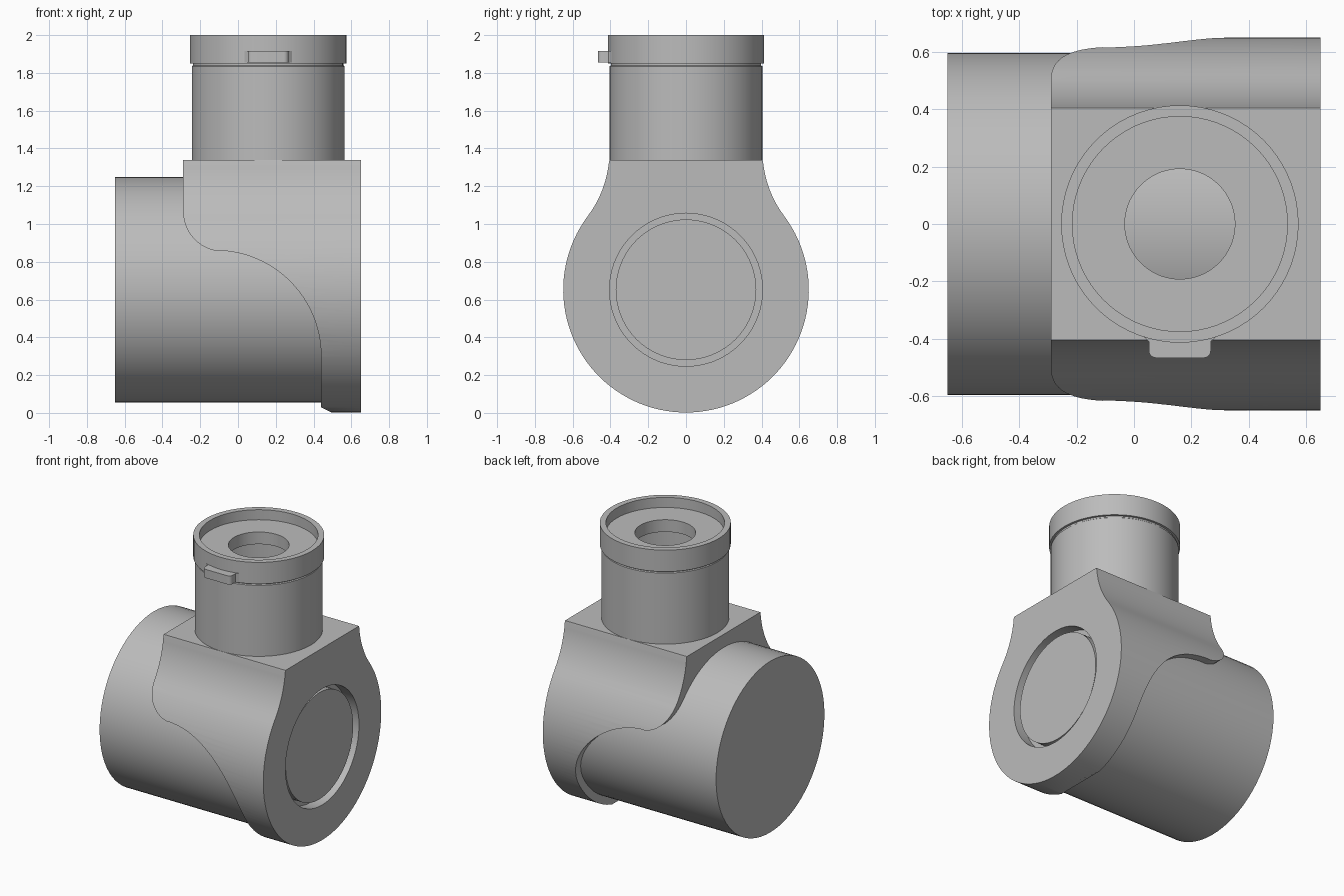
import bpy, bmesh, math
from mathutils import Vector, Matrix

if "Cube" in bpy.data.objects:
    bpy.data.objects.remove(bpy.data.objects["Cube"], do_unlink=True)

grey = bpy.data.materials.new("plain grey")
grey.use_nodes = True
colour = (0.5, 0.5, 0.5, 1)
grey.diffuse_color = colour
grey.node_tree.nodes["Principled BSDF"].inputs["Base Color"].default_value = colour

AXIS_Z = 0.652   # height of the horizontal axis
NECK_X = 0.16    # position of the vertical axis
SEGMENTS = 72


def finish(bm, name):
    bmesh.ops.recalc_face_normals(bm, faces=bm.faces)
    mesh = bpy.data.meshes.new(name)
    bm.to_mesh(mesh)
    bm.free()
    mesh.materials.append(grey)
    obj = bpy.data.objects.new(name, mesh)
    bpy.context.collection.objects.link(obj)
    return obj


def activate(obj):
    bpy.ops.object.select_all(action='DESELECT')
    obj.select_set(True)
    bpy.context.view_layer.objects.active = obj


def smooth(obj):
    activate(obj)
    bpy.ops.object.shade_smooth_by_angle(angle=math.radians(30))


def prism(name, points, direction):
    """Extrude a closed outline of 3D points."""
    bm = bmesh.new()
    face = bm.faces.new([bm.verts.new(p) for p in points])
    new = bmesh.ops.extrude_face_region(bm, geom=[face])["geom"]
    verts = [v for v in new if isinstance(v, bmesh.types.BMVert)]
    bmesh.ops.translate(bm, verts=verts, vec=Vector(direction))
    return finish(bm, name)


def lathe(name, profile, matrix):
    """Revolve a closed (radius, height) outline around its own axis."""
    bm = bmesh.new()
    rings = []
    for r, h in profile:
        if r == 0:
            rings.append([bm.verts.new((0, 0, h))] * SEGMENTS)
        else:
            rings.append([bm.verts.new((r * math.cos(a), r * math.sin(a), h))
                          for a in (math.tau * i / SEGMENTS for i in range(SEGMENTS))])
    for a, b in zip(rings, rings[1:] + rings[:1]):
        for i in range(SEGMENTS):
            j = (i + 1) % SEGMENTS
            corners = list(dict.fromkeys((a[i], a[j], b[j], b[i])))
            if len(corners) > 2:
                bm.faces.new(corners)
    bmesh.ops.transform(bm, matrix=matrix, verts=bm.verts)
    return finish(bm, name)


def boolean(obj, cutter, operation):
    mod = obj.modifiers.new("cut", 'BOOLEAN')
    mod.operation, mod.object, mod.solver = operation, cutter, 'EXACT'
    activate(obj)
    bpy.ops.object.modifier_apply(modifier=mod.name)
    bpy.data.objects.remove(cutter, do_unlink=True)


def arc(cx, cy, r, start, end, steps):
    angles = [math.radians(start + (end - start) * i / steps) for i in range(steps + 1)]
    return [(cx + r * math.cos(a), cy + r * math.sin(a)) for a in angles]


along_x = Matrix.Translation((0, 0, AXIS_Z)) @ Matrix.Rotation(math.pi / 2, 4, 'Y')
along_z = Matrix.Translation((NECK_X, 0, 0))

# Horizontal drum, with the round boss that shows in the end face
drum = lathe("drum", [(0, -0.65), (0.597, -0.65), (0.597, 0.57),
                      (0.372, 0.57), (0.372, 0.628), (0, 0.628)], along_x)
smooth(drum)

# Housing outline: round belly flowing through a concave fillet into a square top
R, HALF = 0.65, 0.405
fillet = 0.575
tangent = math.degrees(math.asin(0.6))
half = arc(0, AXIS_Z, R, -90, tangent, 40)
half += arc(HALF + fillet, AXIS_Z + 0.6 * (R + fillet), fillet, 180 + tangent, 186, 8)[1:]
half.append((HALF, 1.34))
outline = half + [(-y, z) for y, z in reversed(half[1:])]
housing = prism("housing", [(-0.5, y, z) for y, z in outline], (1.15, 0, 0))

# Sweeping S-shaped edge of the housing
edge = [(-0.29, 1.6)] + arc(-0.08, 1.065, 0.21, 180, 262, 14)
edge += arc(-0.12, 0.3, 0.56, 88, 0, 28) + [(0.44, 0.03), (0.5, 0.0), (0.5, -0.2), (0.9, -0.2), (0.9, 1.6)]
boolean(housing, prism("edge_cutter", [(x, -1, z) for x, z in edge], (0, 2, 0)), 'INTERSECT')

# Round openings for the boss and the neck
boolean(housing, lathe("boss_cutter", [(0, 0.56), (0.405, 0.56), (0.405, 0.8), (0, 0.8)],
                       along_x), 'DIFFERENCE')
boolean(housing, lathe("neck_cutter", [(0, 1.0), (0.365, 1.0), (0.365, 1.6), (0, 1.6)],
                       along_z), 'DIFFERENCE')
smooth(housing)

# Hollow neck with a stepped rim and a recessed annular plate
neck = lathe("neck", [(0.36, 1.3), (0.404, 1.3), (0.404, 1.835), (0.398, 1.84), (0.398, 1.85),
                      (0.414, 1.85), (0.414, 2.0), (0.375, 2.0), (0.375, 1.93),
                      (0.192, 1.93), (0.192, 1.845), (0.36, 1.845)], along_z)
smooth(neck)

# Small locating tab on the front of the rim
tab_half = [(0.13, -0.39), (0.108, -0.41)] + arc(0.083, -0.442, 0.025, 0, -90, 5)
tab_outline = tab_half + [(-x, y) for x, y in reversed(tab_half)]
tab = prism("rim_tab", [(NECK_X + x, y, 1.855) for x, y in tab_outline], (0, 0, 0.06))
smooth(tab)
